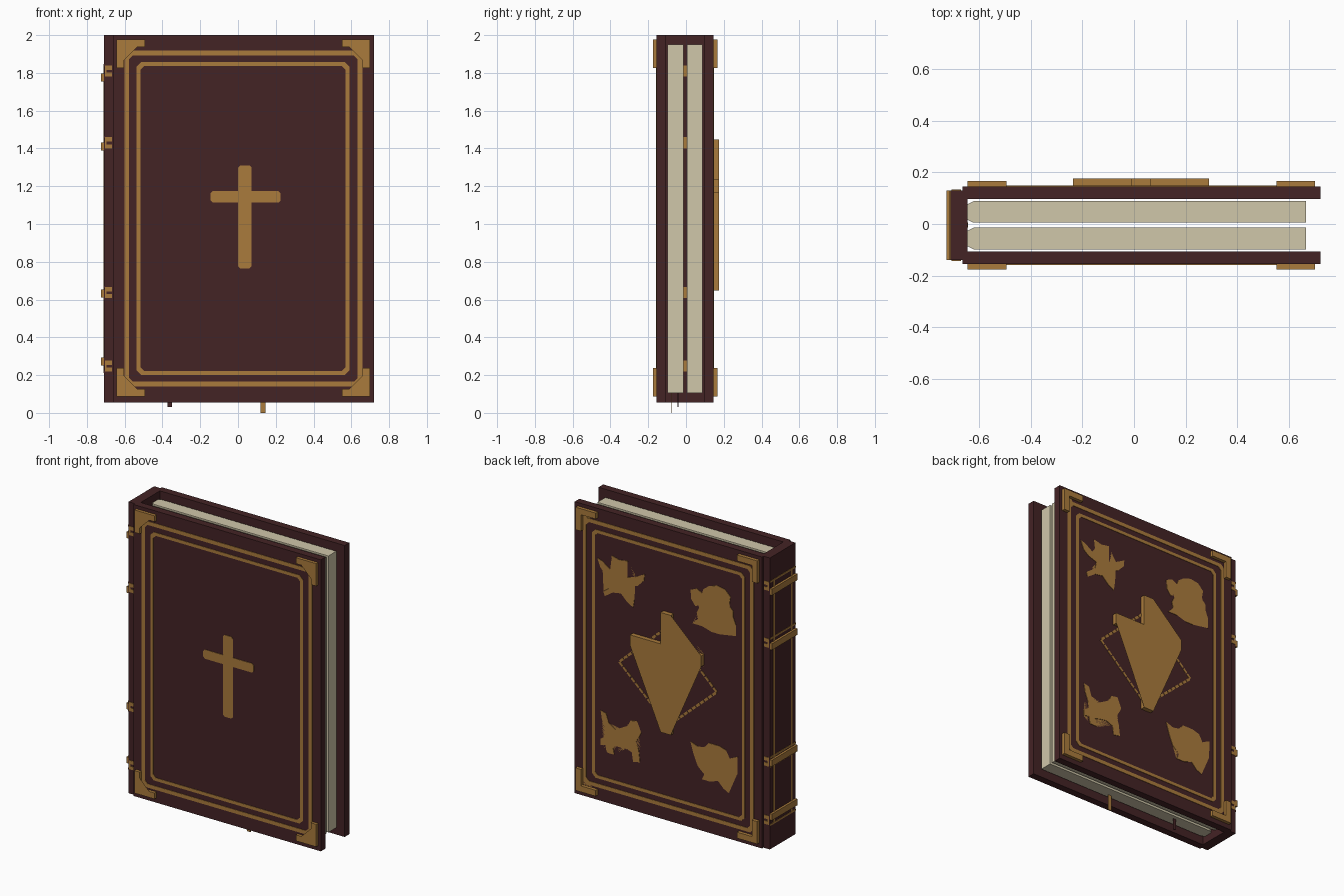
import bpy, bmesh
from mathutils import Vector

if "Cube" in bpy.data.objects:
    bpy.data.objects.remove(bpy.data.objects["Cube"])


def material(name, rgb):
    m = bpy.data.materials.new(name)
    lin = [(c / 255 / 12.92) if c < 11 else ((c / 255 + 0.055) / 1.055) ** 2.4 for c in rgb]
    m.diffuse_color = (*lin, 1)
    m.use_nodes = True
    m.node_tree.nodes["Principled BSDF"].inputs["Base Color"].default_value = m.diffuse_color
    return m


LEATHER = material("dark leather", (68, 35, 37))
GOLD = material("old gold", (170, 123, 60))
PAPER = material("aged paper", (208, 199, 170))


def finish(name, bm, mat):
    bmesh.ops.recalc_face_normals(bm, faces=bm.faces)
    me = bpy.data.meshes.new(name)
    bm.to_mesh(me)
    bm.free()
    me.materials.append(mat)
    ob = bpy.data.objects.new(name, me)
    bpy.context.collection.objects.link(ob)
    return ob


def prism(bm, pts, y0, y1):
    """Extrude an (x, z) outline between two depths."""
    a = [bm.verts.new((x, y0, z)) for x, z in pts]
    b = [bm.verts.new((x, y1, z)) for x, z in pts]
    n = len(pts)
    caps = [bm.faces.new(a), bm.faces.new(b[::-1])]
    for i in range(n):
        j = (i + 1) % n
        bm.faces.new((a[i], b[i], b[j], a[j]))
    if n > 4:
        bmesh.ops.triangulate(bm, faces=caps)


def rect(x0, x1, z0, z1):
    return [(x0, z0), (x1, z0), (x1, z1), (x0, z1)]


def clipped(x0, x1, z0, z1, c):
    return [(x0 + c, z0), (x1 - c, z0), (x1, z0 + c), (x1, z1 - c),
            (x1 - c, z1), (x0 + c, z1), (x0, z1 - c), (x0, z0 + c)]


def solid(name, mat, y0, y1, *outlines):
    bm = bmesh.new()
    for o in outlines:
        prism(bm, o, y0, y1)
    return finish(name, bm, mat)


def ring(name, x0, x1, z0, z1, w, y0, y1):
    """Thin painted border with clipped corners, made of eight strips."""
    out = clipped(x0, x1, z0, z1, 0.025)
    inn = clipped(x0 + w, x1 - w, z0 + w, z1 - w, 0.02)
    strips = [[out[i], out[(i + 1) % 8], inn[(i + 1) % 8], inn[i]] for i in range(8)]
    solid(name, GOLD, y0, y1, *strips)


FRONT, BACK = -0.155, 0.145
Z0, Z1 = 0.055, 2.0
PAINT = 0.003

# Covers and spine
solid("front_cover", LEATHER, FRONT, -0.106, rect(-0.663, 0.72, Z0, Z1))
solid("back_cover", LEATHER, 0.096, BACK, rect(-0.663, 0.72, Z0, Z1))
solid("spine", LEATHER, -0.14, 0.13, rect(-0.71, -0.644, Z0, Z1))

# Two page blocks, chamfered toward the spine
for name, y0, y1 in (("front_pages", -0.098, -0.014), ("back_pages", 0.005, 0.088)):
    bm = bmesh.new()
    c = 0.012
    outline = [(-0.644, y0 + c), (-0.62, y0), (0.664, y0), (0.664, y1), (-0.62, y1), (-0.644, y1 - c)]
    low = [bm.verts.new((x, y, 0.105)) for x, y in outline]
    face = bm.faces.new(low)
    ext = bmesh.ops.extrude_face_region(bm, geom=[face])
    bmesh.ops.translate(bm, vec=(0, 0, 1.845),
                        verts=[v for v in ext["geom"] if isinstance(v, bmesh.types.BMVert)])
    finish(name, bm, PAPER)

# Painted borders and raised corner brackets on both covers
for side, ya, yb, yc in (("front", FRONT - PAINT, FRONT, FRONT - 0.02),
                         ("back", BACK, BACK + PAINT, BACK + 0.022)):
    ring(side + "_outer_border", -0.602, 0.658, 0.14, 1.918, 0.025, ya, yb)
    ring(side + "_inner_border", -0.537, 0.59, 0.20, 1.857, 0.021, ya, yb)
    brackets = []
    for x, sx in ((-0.643, 1), (0.70, -1)):
        for z, sz in ((0.087, 1), (1.977, -1)):
            w, s = 0.04, 0.15
            brackets.append([(x + sx * a, z + sz * b) for a, b in
                             ((0, 0), (s, 0), (s, w), (w, w), (w, s), (0, s))])
    y_in = FRONT if side == "front" else BACK
    solid(side + "_corner_brackets", GOLD, min(y_in, yc), max(y_in, yc), *brackets)

# Painted cross on the front
solid("front_cross", GOLD, FRONT - PAINT, FRONT,
      clipped(0.0, 0.072, 0.765, 1.311, 0.012),
      clipped(-0.146, 0.226, 1.113, 1.174, 0.012),
      clipped(-0.012, 0.084, 1.10, 1.187, 0.03))

# Raised cross on the back
l, r, a, b = -0.01, 0.065, 1.165, 1.237
solid("back_cross", GOLD, BACK, 0.175,
      [(l, 0.648), (r, 0.648), (r, a), (0.29, a), (0.29, b), (r, b),
       (r, 1.447), (l, 1.447), (l, b), (-0.235, b), (-0.235, a), (l, a)])

# Dashed diamond behind the back cross
corners = [Vector(p) for p in ((0.03, 1.35), (0.39, 1.02), (0.03, 0.69), (-0.33, 1.01))]
dashes = []
for i in range(4):
    p, q = corners[i], corners[(i + 1) % 4]
    d = (q - p).normalized()
    n = Vector((-d.y, d.x)) * 0.008
    for k in range(12):
        s, e = p.lerp(q, k / 12), p.lerp(q, (k + 0.82) / 12)
        dashes.append([tuple(s - n), tuple(e - n), tuple(e + n), tuple(s + n)])
solid("back_diamond", GOLD, BACK, BACK + PAINT, *dashes)

# Painted creatures on the back: outlines in hundredths, seen from behind
angel = [(-7, 15.5), (-1, 14), (5, 15), (4, 10), (2, 7), (5, 4), (11, 6), (17.5, 9.5), (17, 5),
         (12, 0), (5, 0), (4, -4), (10, -9), (9, -15), (4, -12), (0, -8), (-6, -9), (-12, -13),
         (-13, -10), (-6, -5), (-5, 0), (-11, 2), (-15, 5), (-17.5, 11), (-14, 10), (-8, 6),
         (-4, 7), (-5, 11)]
lion = [(-16, 3), (-16.5, 9), (-12, 11), (-8, 9), (-7, 12), (-3, 15), (3, 17), (9, 16), (13, 12),
        (12, 6), (15, 3), (15, -1), (17, -6), (17, -13), (11, -13), (12, -8), (8, -4), (4, -6),
        (4, -12), (5, -15), (-1, -15), (0, -9), (-3, -5), (-7, -7), (-8, -13), (-15, -13),
        (-11, -9), (-12, -5), (-10, -1), (-8, 4), (-9, 7), (-12, 8), (-14, 7), (-13, 3),
        (-11, 0), (-13, -1)]
ox = [(-15, 14), (-11, 13), (-9, 7), (-4, 4), (2, 5), (5, 9), (7, 13), (12, 14), (12, 10), (15, 7),
      (13, 3), (11, 0), (13, -5), (14, -13), (9, -14), (8, -8), (3, -6), (-3, -7), (-6, -8),
      (-5, -13), (-10, -13), (-11, -8), (-15, -9), (-15, -5), (-11, -2), (-12, 3), (-14, 8)]
eagle = [(-17.5, 13), (-12, 11), (-6, 5), (-3, 7), (-7, 12), (-4, 15.5), (4, 15.5), (9, 14), (5, 10),
         (4, 6), (9, 7), (13, 10), (17.5, 12), (16, 5), (17, 0), (11, -3), (8, -6), (11, -14),
         (7, -12), (3, -8), (-3, -10), (-9, -10), (-7, -6), (-12, -2), (-15, 5)]
for name, pts, cx, cz in (("angel", angel, 0.377, 1.56), ("lion", lion, -0.302, 1.552),
                          ("ox", ox, 0.377, 0.52), ("eagle", eagle, -0.31, 0.50)):
    solid(name + "_emblem", GOLD, BACK, BACK + PAINT,
          [(cx - u / 100, cz + v / 100) for u, v in pts])

# Spine bands, with painted tabs on the spine edges and the inner face
bands = ((1.775, 1.81), (1.41, 1.43), (0.633, 0.637), (0.273, 0.248))
solid("spine_bands", GOLD, -0.14, 0.13, *[rect(-0.725, -0.71, z - 0.021, z + 0.021) for z, _ in bands])
tabs = []
for _, t in bands:
    tabs += [rect(-0.70, -0.668, t - 0.03, t - 0.008), rect(-0.70, -0.668, t + 0.006, t + 0.03),
             rect(-0.705, -0.695, t - 0.03, t + 0.03)]
solid("front_spine_tabs", GOLD, -0.14 - PAINT, -0.14, *tabs)
solid("back_spine_tabs", GOLD, 0.13, 0.13 + PAINT, *tabs)
solid("inner_spine_tabs", GOLD, -0.014, 0.005,
      *[rect(-0.644, -0.641, t - 0.03, t + 0.03) for _, t in bands])

# Painted lines on the outside of the spine
for name, y in (("spine_line_front", -0.098), ("spine_line_back", 0.088)):
    solid(name, GOLD, y - 0.007, y + 0.007, rect(-0.71 - PAINT, -0.71, 0.215, 1.84))
solid("spine_cross_lines", GOLD, -0.14, 0.13,
      *[rect(-0.71 - PAINT, -0.71, z - 0.006, z + 0.006) for _, t in bands for z in (t - 0.03, t + 0.03)])

# Ribbon bookmarks hanging below the pages
solid("gold_ribbon", GOLD, -0.078, -0.074, rect(0.12, 0.146, 0.0, 0.11))
solid("dark_ribbon", LEATHER, -0.045, -0.041, rect(-0.372, -0.35, 0.03, 0.11))
